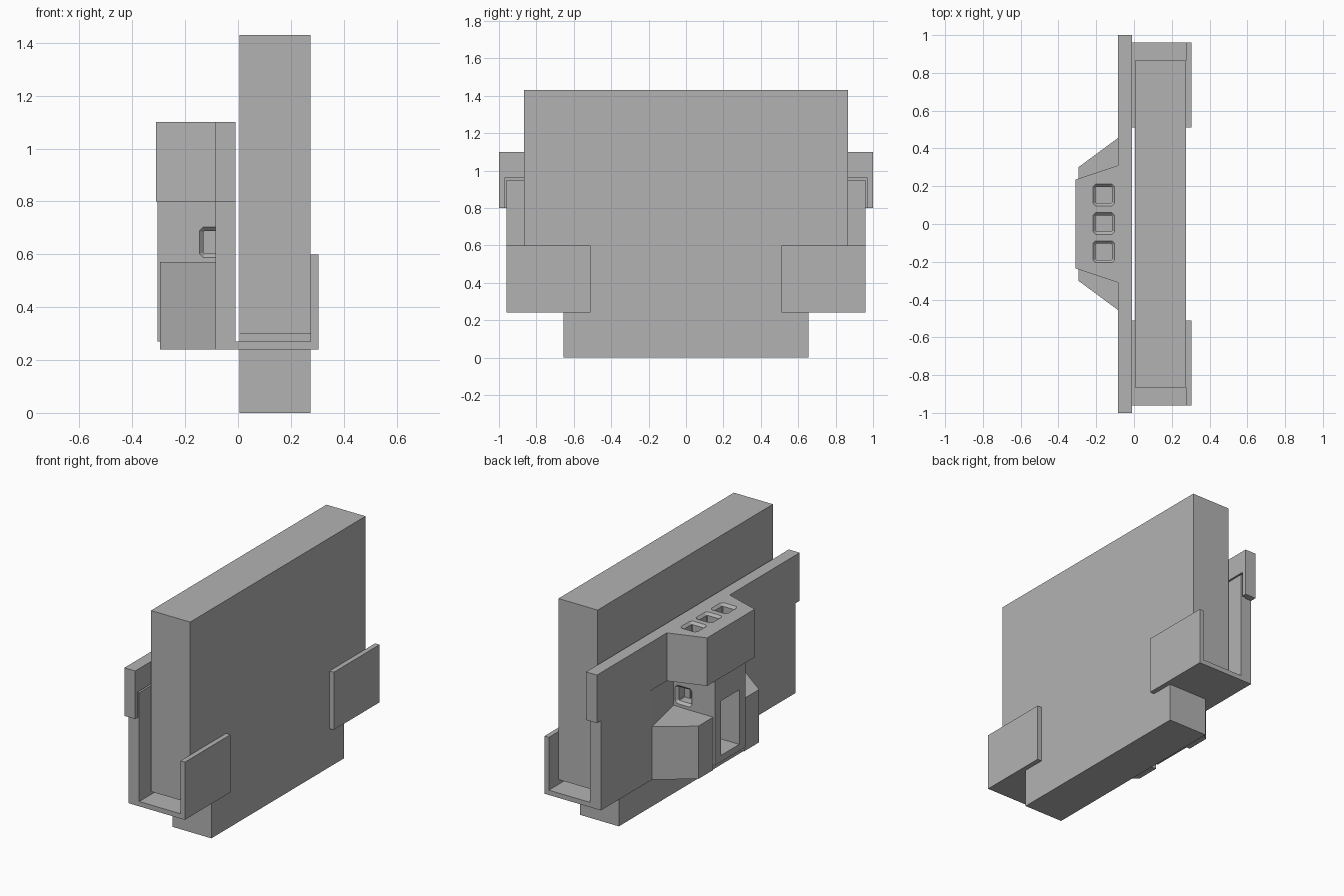
import bpy, bmesh, math
from mathutils import Matrix, Vector

if "Cube" in bpy.data.objects:
    bpy.data.objects.remove(bpy.data.objects["Cube"])

grey = bpy.data.materials.new("plain grey")
grey.diffuse_color = (0.45, 0.45, 0.45, 1)
grey.use_nodes = True
grey.node_tree.nodes["Principled BSDF"].inputs["Base Color"].default_value = grey.diffuse_color


def finish(name, bm):
    bmesh.ops.recalc_face_normals(bm, faces=bm.faces)
    mesh = bpy.data.meshes.new(name)
    bm.to_mesh(mesh)
    bm.free()
    mesh.materials.append(grey)
    ob = bpy.data.objects.new(name, mesh)
    bpy.context.collection.objects.link(ob)
    return ob


def loft(name, rings):
    """Closed solid through rings of equal point count."""
    bm = bmesh.new()
    loops = [[bm.verts.new(p) for p in r] for r in rings]
    n = len(loops[0])
    for a, b in zip(loops, loops[1:]):
        for i in range(n):
            j = (i + 1) % n
            bm.faces.new((a[i], a[j], b[j], b[i]))
    bm.faces.new(loops[0])
    bm.faces.new(loops[-1])
    return finish(name, bm)


def box(name, x, y, z):
    ring = [(x[0], y[0]), (x[1], y[0]), (x[1], y[1]), (x[0], y[1])]
    return loft(name, [[(*p, h) for p in ring] for h in z])


def prism_x(name, yz, x):
    return loft(name, [[(v, *p) for p in yz] for v in x])


def prism_z(name, xy, z, s=1):
    return loft(name, [[(p[0], s * p[1], h) for p in xy] for h in z])


def socket(loc, turn):
    """Chamfered square funnel cutter, pointing inward along local -z."""
    m = Matrix.Translation(loc) @ Matrix.Rotation(turn, 4, 'X')
    rings = []
    for depth, h in ((-0.01, 0.0575), (0, 0.0575), (0.015, 0.043), (0.08, 0.043)):
        c = h - 0.014 if depth <= 0 else h - 0.004
        pts = [(h, -c), (h, c), (c, h), (-c, h), (-h, c), (-h, -c), (-c, -h), (c, -h)]
        rings.append([m @ Vector((a, b, -depth)) for a, b in pts])
    return loft("socket_cutter", rings)


def cut(ob, cutters):
    bpy.context.view_layer.objects.active = ob
    for c in cutters:
        mod = ob.modifiers.new("cut", 'BOOLEAN')
        mod.operation = 'DIFFERENCE'
        mod.solver = 'EXACT'
        mod.object = c
        bpy.ops.object.modifier_apply(modifier=mod.name)
        bpy.data.objects.remove(c)


# Thick slab with a narrower foot
half = [(0.655, 0), (0.655, 0.30), (0.865, 0.30), (0.865, 1.43)]
prism_x("slab", half + [(-y, z) for y, z in reversed(half)], (0.005, 0.275))

# Back plate with side tabs
half = [(0.96, 0.24), (0.96, 0.80), (1.0, 0.80), (1.0, 1.10)]
plate = prism_x("back_plate", half + [(-y, z) for y, z in reversed(half)], (-0.085, -0.01))

# Panel seam on the slab side, and slanted recesses beside the neck
cutters = [box("seam_cutter", (-0.04, 0), (-0.97, 0.97), (0.95, 0.96))]
for s in (1, -1):
    cutters.append(box("seam_cutter", (-0.04, 0), sorted((s * 0.96, s * 0.97)), (0.78, 0.955)))
    cutters.append(loft("recess_cutter", [
        [(-0.095, s * 0.50, 0.57), (-0.02, s * 0.15, 0.57), (-0.02, s * 0.08, 0.57), (-0.095, s * 0.08, 0.57)],
        [(-0.095, s * 0.54, 0.80), (-0.02, s * 0.15, 0.80), (-0.02, s * 0.08, 0.80), (-0.095, s * 0.08, 0.80)]]))
cut(plate, cutters)

# Corner hooks holding the slab, and tapered lower blocks
for s, side in ((1, "right"), (-1, "left")):
    ledge = [(-0.01, 0.24), (0.305, 0.24), (0.305, 0.60), (0.275, 0.60), (0.275, 0.27), (-0.01, 0.27)]
    loft(side + "_hook", [[(x, s * y, z) for x, z in ledge] for y in (0.51, 0.96)])
    prism_z(side + "_lower_block",
            [(-0.085, 0.153), (-0.085, 0.455), (-0.295, 0.30), (-0.295, 0.153)], (0.24, 0.57), s)

# Upper block with three sockets on top
upper = prism_z("upper_block", [(-0.085, 0.31), (-0.31, 0.235), (-0.31, -0.235), (-0.085, -0.31)], (0.80, 1.10))
cut(upper, [socket((-0.16, y, 1.10), 0) for y in (-0.147, 0.003, 0.153)])

# Neck with a socket on each side and a tall slot at the back
neck = box("neck", (-0.305, -0.015), (-0.15, 0.15), (0.27, 0.81))
cut(neck, [socket((-0.088, s * 0.15, 0.645), -s * math.pi / 2) for s in (1, -1)]
    + [box("slot_cutter", (-0.35, -0.17), (-0.09, 0.09), (0.31, 0.65))])
